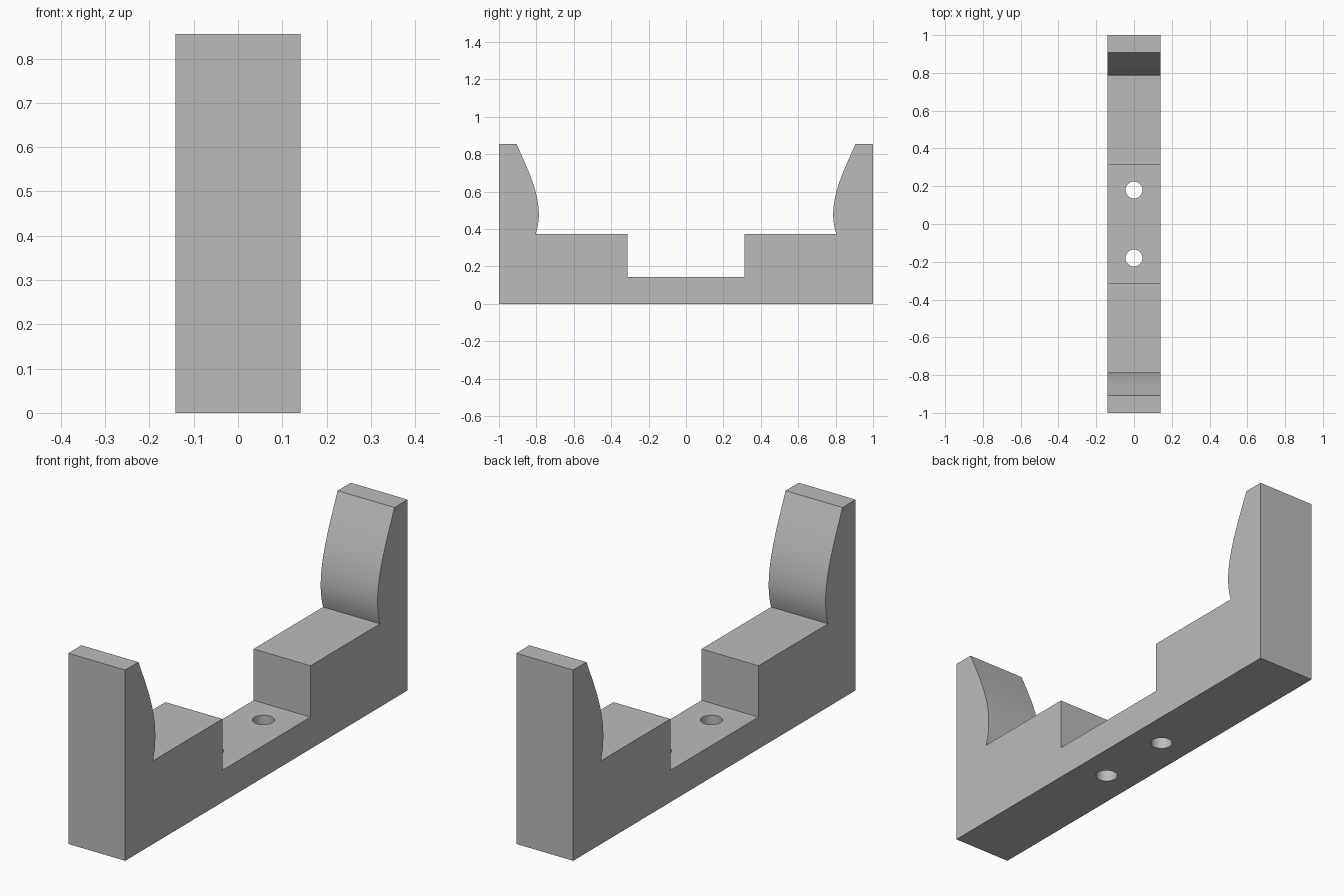
import bpy
import bmesh
from mathutils import Vector
from mathutils.geometry import interpolate_bezier

cube = bpy.data.objects.get("Cube")
if cube:
    bpy.data.objects.remove(cube, do_unlink=True)

HALF_WIDTH = 0.141

# One plain grey
grey = bpy.data.materials.new("plain grey")
grey.use_nodes = True
colour = (0.5, 0.5, 0.5, 1)
grey.diffuse_color = colour
grey.node_tree.nodes["Principled BSDF"].inputs["Base Color"].default_value = colour

# Half of the side profile: floor, step, bulging jaw, outer edge
jaw = interpolate_bezier(Vector((0.804, 0.373)), Vector((0.75, 0.53)),
                         Vector((0.835, 0.695)), Vector((0.907, 0.855)), 28)
half = [(0.312, 0.143), (0.312, 0.373)]
half += [(p[0], p[1]) for p in jaw]
half += [(1, 0.855), (1, 0)]
profile = half + [(-y, z) for y, z in reversed(half)]

# Cradle body, extruded across the width
bm = bmesh.new()
face = bm.faces.new([bm.verts.new((-HALF_WIDTH, y, z)) for y, z in profile])
side = bmesh.ops.extrude_face_region(bm, geom=[face])
moved = [v for v in side["geom"] if isinstance(v, bmesh.types.BMVert)]
bmesh.ops.translate(bm, verts=moved, vec=(2 * HALF_WIDTH, 0, 0))
bmesh.ops.recalc_face_normals(bm, faces=bm.faces)
mesh = bpy.data.meshes.new("cradle_body")
bm.to_mesh(mesh)
bm.free()
body = bpy.data.objects.new("cradle_body", mesh)
bpy.context.collection.objects.link(body)
mesh.materials.append(grey)

# Two screw holes through the floor
for name, y in (("front_hole_cutter", -0.18), ("back_hole_cutter", 0.18)):
    bpy.ops.mesh.primitive_cylinder_add(vertices=48, radius=0.045, depth=0.4,
                                        location=(0, y, 0.07))
    cutter = bpy.context.object
    cutter.name = name
    cutter.data.materials.append(grey)
    cutter.hide_render = True
    cutter.hide_set(True)
    cut = body.modifiers.new(name, "BOOLEAN")
    cut.operation = "DIFFERENCE"
    cut.solver = "EXACT"
    cut.object = cutter

# Bake the cuts, drop the cutters, then smooth the curved faces
bpy.context.view_layer.update()
baked = bpy.data.meshes.new_from_object(
    body.evaluated_get(bpy.context.evaluated_depsgraph_get()))
cutters = [m.object for m in body.modifiers]
body.modifiers.clear()
body.data = baked
for cutter in cutters:
    bpy.data.objects.remove(cutter, do_unlink=True)

bpy.ops.object.select_all(action="DESELECT")
body.select_set(True)
bpy.context.view_layer.objects.active = body
bpy.ops.object.shade_smooth_by_angle(angle=0.5)
